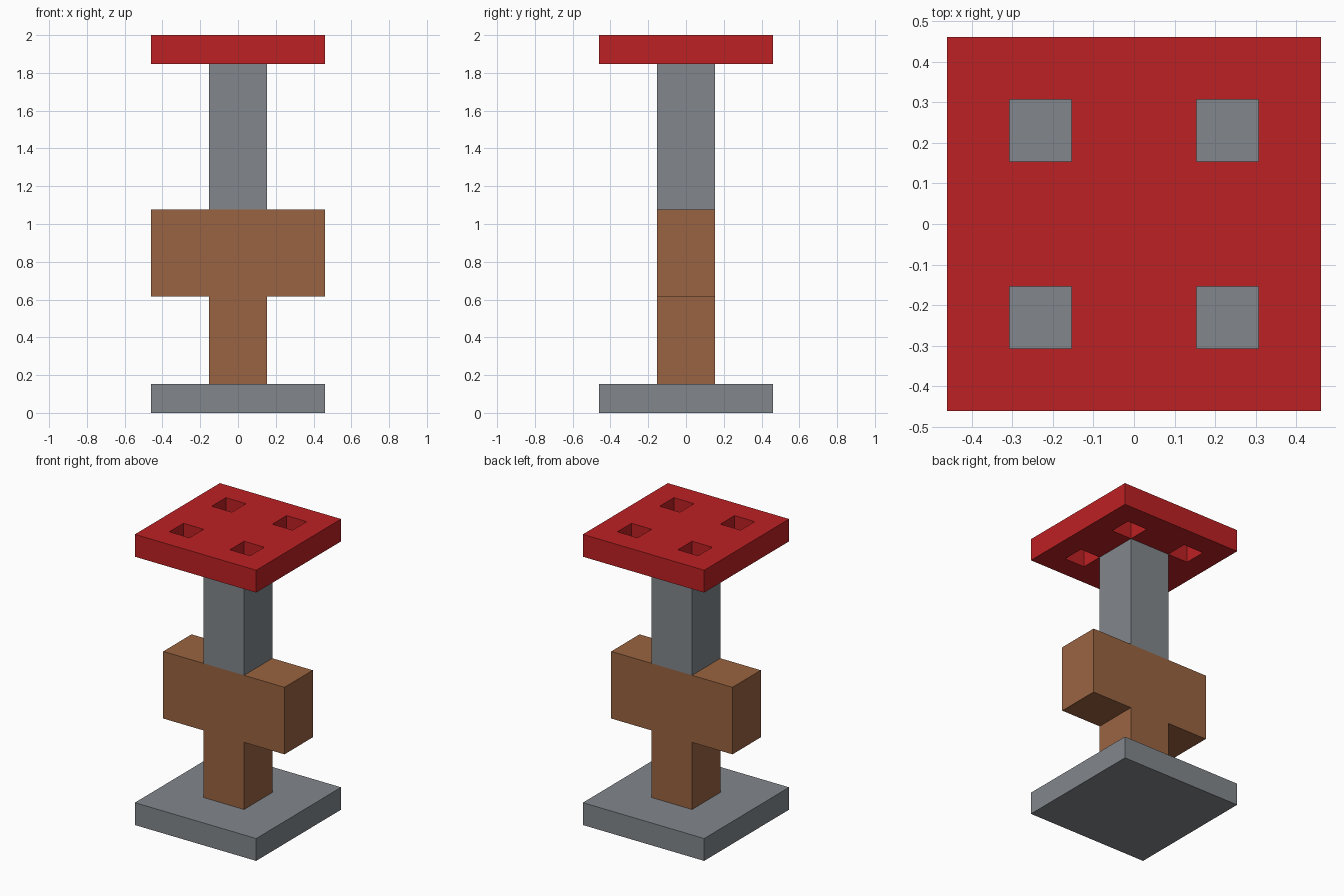
import bpy
import bmesh
from mathutils import Vector

cube = bpy.data.objects.get("Cube")
if cube:
    bpy.data.objects.remove(cube, do_unlink=True)

U = 2 / 13  # one grid unit: the model is 13 units tall and 6 wide


def material(name, rgb):
    mat = bpy.data.materials.new(name)
    mat.use_nodes = True
    mat.diffuse_color = (*rgb, 1)
    mat.node_tree.nodes["Principled BSDF"].inputs["Base Color"].default_value = (*rgb, 1)
    return mat


def finish(name, bm, mat):
    bmesh.ops.recalc_face_normals(bm, faces=bm.faces)
    mesh = bpy.data.meshes.new(name)
    bm.to_mesh(mesh)
    bm.free()
    mesh.materials.append(mat)
    obj = bpy.data.objects.new(name, mesh)
    bpy.context.collection.objects.link(obj)
    return obj


def extrude(bm, faces, vec):
    new = bmesh.ops.extrude_face_region(bm, geom=faces)["geom"]
    verts = [g for g in new if isinstance(g, bmesh.types.BMVert)]
    bmesh.ops.translate(bm, verts=verts, vec=Vector(vec) * U)


def block(name, width, z0, z1, mat):
    """Square upright block, sizes in grid units."""
    bm = bmesh.new()
    bmesh.ops.create_cube(bm, size=U)
    bmesh.ops.scale(bm, verts=bm.verts, vec=(width, width, z1 - z0))
    bmesh.ops.translate(bm, verts=bm.verts, vec=(0, 0, (z0 + z1) / 2 * U))
    return finish(name, bm, mat)


red = material("red", (0.515, 0.015, 0.017))
grey = material("grey", (0.223, 0.242, 0.262))
brown = material("brown", (0.323, 0.127, 0.053))

# Base slab and upper post
block("base", 6, 0, 1, grey)
block("upper_post", 2, 7, 12, grey)

# T-shaped lower stem with crossbar, extruded front to back
half = [(1, 1), (1, 4), (3, 4), (3, 7)]
profile = half + [(-x, z) for x, z in reversed(half)]
bm = bmesh.new()
face = bm.faces.new([bm.verts.new((x * U, -U, z * U)) for x, z in profile])
extrude(bm, [face], (0, 2, 0))
finish("stem_and_crossbar", bm, brown)

# Top plate: 6 x 6 cells with four square holes cut right through
bm = bmesh.new()
bmesh.ops.create_grid(bm, x_segments=6, y_segments=6, size=3 * U)
holes = [f for f in bm.faces
         if all(abs(abs(c) - 1.5 * U) < 0.1 * U for c in f.calc_center_median()[:2])]
bmesh.ops.delete(bm, geom=holes, context="FACES")
bmesh.ops.translate(bm, verts=bm.verts, vec=(0, 0, 12 * U))
extrude(bm, bm.faces[:], (0, 0, 1))
finish("top_plate", bm, red)
